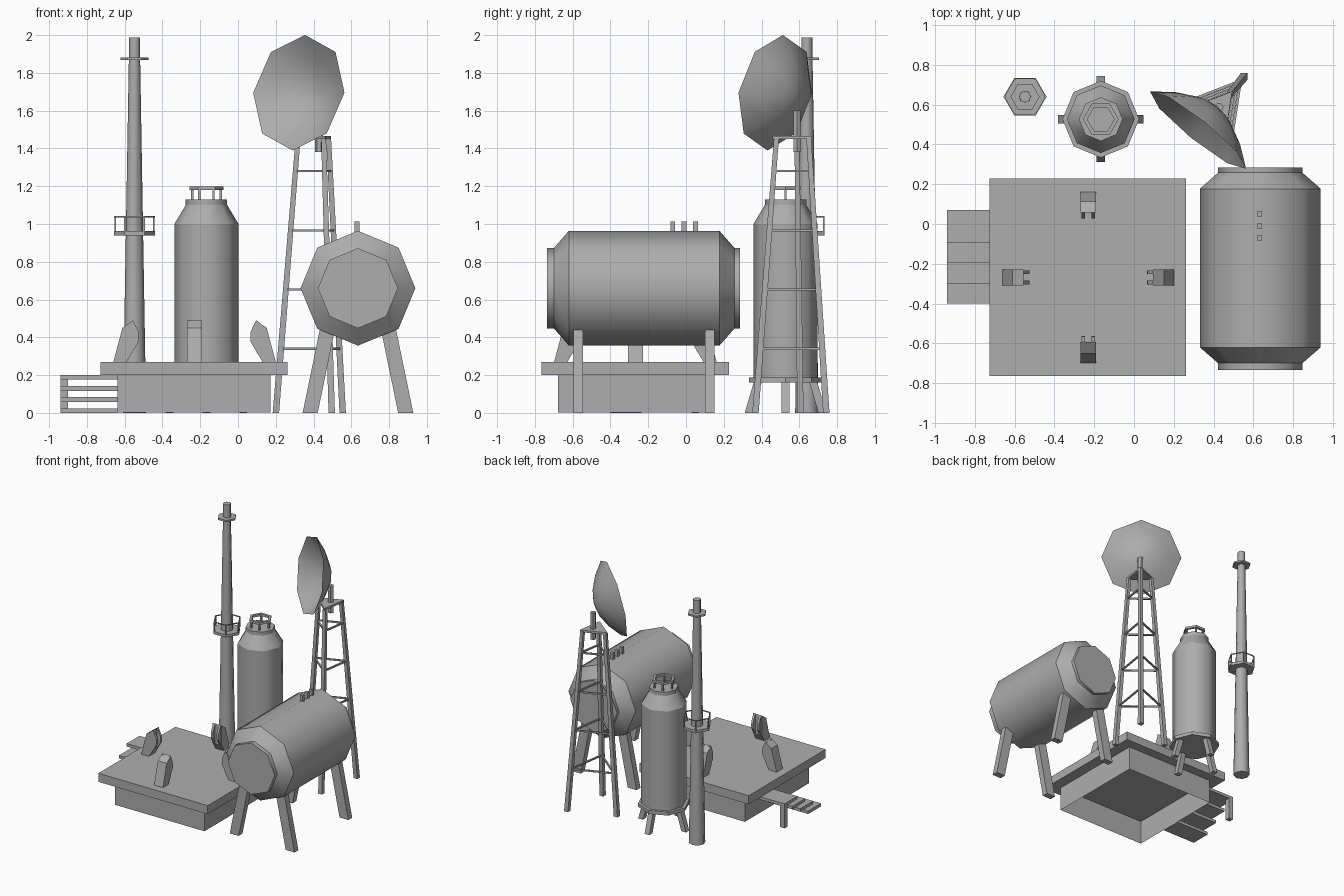
import bpy, bmesh
from math import sin, cos, pi, radians
from mathutils import Vector, Matrix

if "Cube" in bpy.data.objects:
    bpy.data.objects.remove(bpy.data.objects["Cube"])

grey = bpy.data.materials.new("dull_grey")
grey.diffuse_color = (.42, .42, .42, 1)
grey.use_nodes = True
grey.node_tree.nodes["Principled BSDF"].inputs["Base Color"].default_value = grey.diffuse_color


def finish(name, bm, matrix=Matrix()):
    bmesh.ops.recalc_face_normals(bm, faces=bm.faces)
    me = bpy.data.meshes.new(name)
    bm.to_mesh(me)
    bm.free()
    me.materials.append(grey)
    ob = bpy.data.objects.new(name, me)
    bpy.context.collection.objects.link(ob)
    ob.matrix_world = matrix
    return ob


def loft(name, rings, closed=False, caps=True, smooth=False, matrix=Matrix()):
    """Skin a list of point rings; ring edges stay sharp when smooth."""
    bm = bmesh.new()
    vs = [[bm.verts.new(p) for p in r] for r in rings]
    n = len(vs[0])
    pairs = list(zip(vs, vs[1:])) + ([(vs[-1], vs[0])] if closed else [])
    for a, b in pairs:
        for i in range(n):
            j = (i + 1) % n
            f = bm.faces.new((a[i], a[j], b[j], b[i]))
            f.smooth = smooth
    if caps and not closed:
        bm.faces.new(vs[0])
        bm.faces.new(vs[-1])
    for r in vs:
        for i in range(n):
            bm.edges.get((r[i], r[(i + 1) % n])).smooth = False
    return finish(name, bm, matrix)


def circle(r, z, n, phase=0.0):
    return [(r * cos(phase + 2 * pi * i / n), r * sin(phase + 2 * pi * i / n), z) for i in range(n)]


def revolve(name, profile, n, matrix=Matrix(), phase=0.0, **kw):
    return loft(name, [circle(r, z, n, phase) for r, z in profile], matrix=matrix, **kw)


def rect(c, w, d):
    x, y, z = c
    return [(x + sx * w / 2, y + sy * d / 2, z) for sx, sy in ((-1, -1), (1, -1), (1, 1), (-1, 1))]


def leg(name, p0, p1, w, d, w1=None, d1=None):
    return loft(name, [rect(p0, w, d), rect(p1, w1 or w, d1 or d)])


def box(name, x0, x1, y0, y1, z0, z1, caps=True):
    c = ((x0 + x1) / 2, (y0 + y1) / 2)
    return loft(name, [rect((*c, z), x1 - x0, y1 - y0) for z in (z0, z1)], caps=caps)


def beam(name, a, b, w):
    a, b = Vector(a), Vector(b)
    m = Matrix.Translation(a) @ (b - a).to_track_quat('Z', 'Y').to_matrix().to_4x4()
    return loft(name, [rect((0, 0, z), w, w) for z in (0, (b - a).length)], matrix=m)


def at(x, y, z=0.0):
    return Matrix.Translation((x, y, z))


# Launch platform: slab on a hollow base
box("platform_slab", -.727, .262, -.765, .228, .2, .27)
box("platform_base", -.638, .172, -.678, .15, .003, .2, caps=False)

# Side stairs and landing post
for i in range(4):
    y1 = .07 - i * .102
    z1 = .2 - i * .0585
    box(f"stair_step_{i}", -.94, -.638, y1 - .165, y1, z1 - .0245, z1)
box("stair_post", -.94, -.9, .03, .07, 0, .18)

# Four hold-down clamps around the platform centre
body = [(.43, .27), (.382, .45), (.325, .49), (.325, .33), (.36, .27)]
prong = [(.335, .485), (.325, .49), (.297, .43), (.295, .38), (.335, .31)]
for k in range(4):
    m = at(-.23, -.268) @ Matrix.Rotation(k * pi / 2, 4, 'Z')
    for part, prof, y0, y1 in (("body", body, -.04, .04), ("prong_a", prong, -.035, -.017),
                               ("prong_b", prong, .017, .035)):
        loft(f"clamp_{k}_{part}", [[(r, y, z) for r, z in prof] for y in (y0, y1)], matrix=m)

# Horizontal tank with end caps, legs and valves
tx0 = .635
tank = at(tx0, 0, .66) @ Matrix.Rotation(radians(-90), 4, 'X')
revolve("fuel_tank", [(.212, -.735), (.212, -.7), (.304, -.62),
                      (.304, .177), (.212, .258), (.212, .285)], 8, tank, smooth=True)
for sx in (-1, 1):
    for y in (-.57, .125):
        leg(f"fuel_tank_leg_{sx}_{y}", (tx0 + sx * .253, y, 0), (tx0 + sx * .16, y, .45), .08, .05)
for y in (-.07, -.01, .05):
    box(f"fuel_tank_valve_{y}", .618, .643, y - .0125, y + .0125, .94, 1.012)

# Vertical tank with base flange, legs and top rail
vx, vy = -.167, .527
vt = at(vx, vy)
revolve("upright_tank", [(.17, .17), (.17, 1.0), (.11, 1.1), (.11, 1.13)], 8, vt, smooth=True)
revolve("upright_tank_flange", [(.193, .16), (.193, .188)], 8, vt)
revolve("upright_tank_rail", [(.09, 1.18), (.09, 1.198), (.068, 1.198), (.068, 1.18)], 6, vt, closed=True)
for k in range(6):
    x, y, _ = circle(.075, 0, 6)[k]
    box(f"upright_tank_rail_post_{k}", vx + x - .006, vx + x + .006, vy + y - .006, vy + y + .006, 1.12, 1.185)
for k in range(4):
    c, s = cos(k * pi / 2), sin(k * pi / 2)
    leg(f"upright_tank_leg_{k}", (vx + .195 * c, vy + .195 * s, 0),
        (vx + .145 * c, vy + .145 * s, .17), .042, .042)

# Chimney mast with balcony and top collar
cx, cy = -.548, .64
cm = at(cx, cy)
revolve("chimney", [(.062, 0), (.03, 1.87), (.029, 1.988)], 8, cm, smooth=True)
revolve("chimney_collar", [(.073, 1.868), (.073, 1.882)], 6, cm)
revolve("chimney_balcony", [(.108, .94), (.108, .962)], 6, cm)
revolve("chimney_balcony_rail", [(.108, 1.035), (.108, 1.043), (.102, 1.043), (.102, 1.035)], 6, cm, closed=True)
for k in range(6):
    x, y, _ = circle(.103, 0, 6)[k]
    box(f"chimney_balcony_post_{k}", cx + x - .004, cx + x + .004, cy + y - .004, cy + y + .004, .955, 1.04)

# Three-legged lattice tower
aim = radians(51.2)
tx, ty = .417, .572


def corner(z, k):
    r = .219 + (.1 - .219) * z / 1.455
    a = aim + k * 2 * pi / 3
    return tx + r * cos(a), ty + r * sin(a), z


for k in range(3):
    leg(f"tower_leg_{k}", corner(0, k), corner(1.455, k), .034, .034, .026, .026)
    for z in (.34, .653, .965, 1.28):
        beam(f"tower_brace_{k}_{z}", corner(z, k), corner(z, k + 1), .012)
revolve("tower_deck", [(.122, 1.45), (.122, 1.467)], 3, at(tx, ty), phase=aim)

# Dish on its mount, facing away from the tower and tilted slightly up
revolve("dish_mount", [(.022, 1.38), (.022, 1.6)], 6, at(tx + .012, ty + .015))
tilt = radians(9.8)
h, up_z = Vector((-cos(aim), -sin(aim), 0)), Vector((0, 0, 1))
n = h * cos(tilt) + up_z * sin(tilt)
up = up_z * cos(tilt) - h * sin(tilt)
m = Matrix((up.cross(n), up, n)).transposed().to_4x4()
m.translation = (.322, .472, 1.695)
dish = revolve("dish", [(.03, -.15), (.11, -.13), (.21, -.078), (.31, 0)], 8, m, caps=False, smooth=True)
bm = bmesh.new()
bm.from_mesh(dish.data)
bmesh.ops.holes_fill(bm, edges=[e for e in bm.edges if e.is_boundary and e.verts[0].co.z < -.14], sides=8)
for e in bm.edges:
    e.smooth = True
for f in bm.faces:
    f.smooth = True
bm.to_mesh(dish.data)
bm.free()
